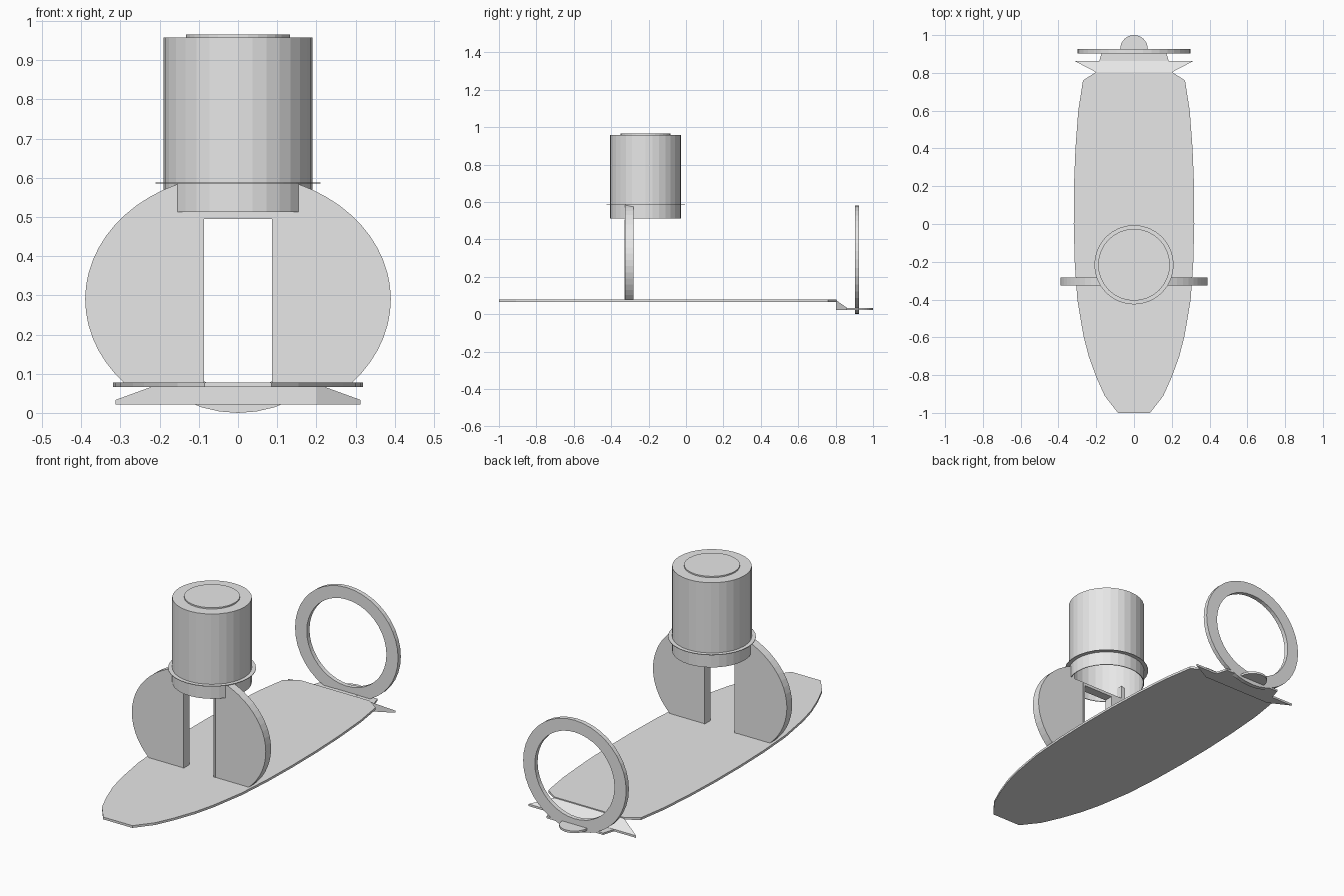
import bpy, bmesh, math
from mathutils import Vector

default = bpy.data.objects.get("Cube")
if default:
    bpy.data.objects.remove(default, do_unlink=True)

grey = bpy.data.materials.new("light_grey")
grey.use_nodes = True
grey.diffuse_color = (0.8, 0.8, 0.8, 1)
grey.node_tree.nodes["Principled BSDF"].inputs["Base Color"].default_value = (0.8, 0.8, 0.8, 1)


def make(name, bm):
    bmesh.ops.recalc_face_normals(bm, faces=bm.faces)
    mesh = bpy.data.meshes.new(name)
    bm.to_mesh(mesh)
    bm.free()
    mesh.materials.append(grey)
    obj = bpy.data.objects.new(name, mesh)
    bpy.context.collection.objects.link(obj)
    return obj


def extrude(name, outline, depth):
    """Solid from a closed 3D outline pushed along a vector."""
    bm = bmesh.new()
    face = bm.faces.new([bm.verts.new(p) for p in outline])
    new = bmesh.ops.extrude_face_region(bm, geom=[face])["geom"]
    verts = [v for v in new if isinstance(v, bmesh.types.BMVert)]
    bmesh.ops.translate(bm, verts=verts, vec=Vector(depth))
    return make(name, bm)


def lathe(name, profile, centre, sides=32, closed=False):
    """Turn (radius, z) points around a vertical axis."""
    bm = bmesh.new()
    rings = []
    for r, z in profile:
        if r == 0:
            rings.append([bm.verts.new((*centre, z))] * sides)
        else:
            rings.append([bm.verts.new((centre[0] + r * math.cos(math.tau * i / sides),
                                        centre[1] + r * math.sin(math.tau * i / sides), z))
                          for i in range(sides)])
    pairs = list(zip(rings, rings[1:])) + ([(rings[-1], rings[0])] if closed else [])
    for a, b in pairs:
        for i in range(sides):
            j = (i + 1) % sides
            bm.faces.new(list(dict.fromkeys((a[i], a[j], b[j], b[i]))))
    return make(name, bm)


def mirrored(half):
    return half + [(-x, y) for x, y in reversed(half)]


# Long tapered board
board = mirrored([(0.085, -1), (0.155, -0.91), (0.2, -0.81), (0.24, -0.7), (0.268, -0.59),
                  (0.3, -0.4), (0.314, -0.2), (0.319, 0), (0.318, 0.2), (0.31, 0.4),
                  (0.295, 0.6), (0.27, 0.76), (0.2, 0.805)])
extrude("board", [(x, y, 0.066) for x, y in board], (0, 0, 0.012))

# Upright side panels, joined over the doorway by a low lintel
PANEL_Y, PANEL_T = -0.326, 0.044
low, high = math.asin(-0.215 / 0.32), math.acos(0.155 / 0.39)
arc = [(0.39 * math.cos(a), 0.29 + 0.32 * math.sin(a))
       for a in (low + (high - low) * i / 18 for i in range(19))]
panel = mirrored([(0.09, 0.075)] + arc + [(0.155, 0.512)])
panel += [(-0.09, 0.5), (0.09, 0.5)]
extrude("side_panels", [(x, PANEL_Y, z) for x, z in panel], (0, PANEL_T, 0))

# Doorway lining
lining = mirrored([(0.087, 0.075), (0.097, 0.075), (0.097, 0.506)])
lining += [(-0.087, 0.075), (-0.087, 0.495), (0.087, 0.495)]
extrude("door_lining", [(x, PANEL_Y - 0.002, z) for x, z in lining], (0, PANEL_T + 0.004, 0))

# Open-bottomed tower with a raised lid and a thin collar
AXIS = (0, -0.216)
lathe("tower", [(0.186, 0.512), (0.19, 0.512), (0.19, 0.958), (0, 0.958), (0, 0.954),
                (0.186, 0.954), (0.186, 0.512)][:3] + [(0, 0.958)], AXIS)
lathe("tower_lining", [(0.186, 0.512), (0.186, 0.954), (0, 0.954)], AXIS)
lathe("tower_lid", [(0, 0.956), (0.133, 0.956), (0.133, 0.965), (0, 0.965)], AXIS)
lathe("collar", [(0.188, 0.585), (0.21, 0.585), (0.21, 0.588), (0.188, 0.588)], AXIS, closed=True)

# Sloping tail wedge
bm = bmesh.new()
bottom, top = [], []
for x, y, z in [(-0.2, 0.803, 0.074), (0.2, 0.803, 0.074),
                (0.313, 0.862, 0.033), (-0.313, 0.862, 0.033)]:
    bottom.append(bm.verts.new((x, y, 0.022)))
    top.append(bm.verts.new((x, y, z)))
bm.faces.new(bottom)
bm.faces.new(top)
for i in range(4):
    j = (i + 1) % 4
    bm.faces.new((bottom[i], bottom[j], top[j], top[i]))
make("tail_wedge", bm)

# Flat tail plate and round end pad
tail = [(-0.185, 0.86), (0.185, 0.86), (0.165, 0.925), (-0.165, 0.925)]
extrude("tail_plate", [(x, y, 0.022) for x, y in tail], (0, 0, 0.01))
lathe("tail_pad", [(0, 0.022), (0.073, 0.022), (0.073, 0.033), (0, 0.033)], (0, 0.927))

# Upright tail hoop
SIDES = 40
bm = bmesh.new()
loops = []
for rx, rz, y in [(0.3, 0.291, 0.903), (0.3, 0.291, 0.926),
                  (0.232, 0.228, 0.926), (0.232, 0.228, 0.903)]:
    loops.append([bm.verts.new((rx * math.cos(math.tau * i / SIDES), y,
                                0.291 + rz * math.sin(math.tau * i / SIDES)))
                  for i in range(SIDES)])
for k in range(4):
    a, b = loops[k], loops[(k + 1) % 4]
    for i in range(SIDES):
        j = (i + 1) % SIDES
        bm.faces.new((a[i], a[j], b[j], b[i]))
make("tail_hoop", bm)
